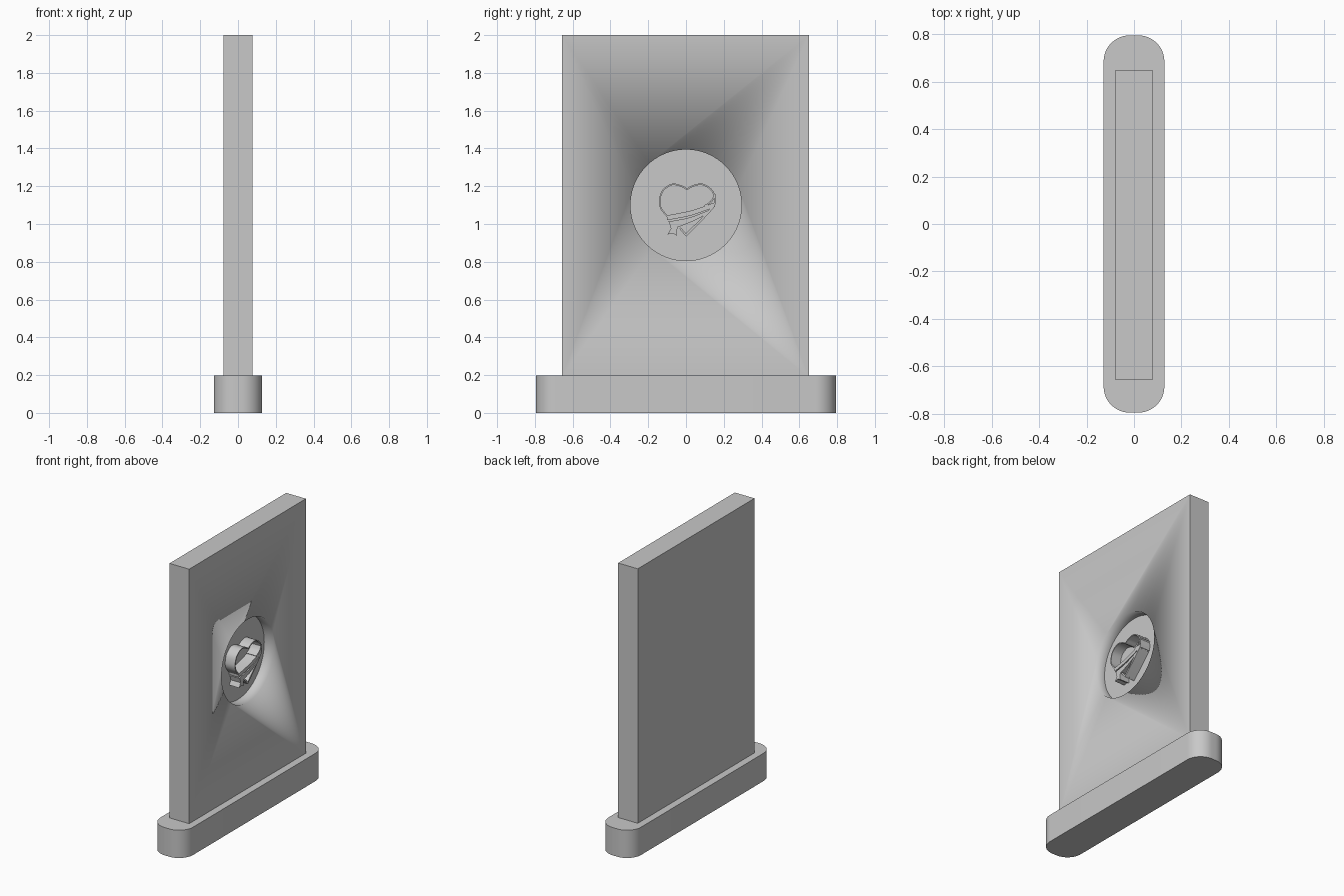
import bpy, bmesh, math
from mathutils import Vector

if "Cube" in bpy.data.objects:
    bpy.data.objects.remove(bpy.data.objects["Cube"])

grey = bpy.data.materials.new("plain_grey")
grey.use_nodes = True
grey.diffuse_color = (0.58, 0.58, 0.58, 1)
grey.node_tree.nodes["Principled BSDF"].inputs["Base Color"].default_value = grey.diffuse_color

FACE = 0.077    # outer face of the slab
FLOOR = 0.0     # floor of the round recess


def prism(name, outline, direction):
    """Extrude a closed outline of 3D points along a direction."""
    bm = bmesh.new()
    face = bm.faces.new([bm.verts.new(p) for p in outline])
    top = bmesh.ops.extrude_face_region(bm, geom=[face])["geom"]
    bmesh.ops.translate(bm, vec=direction, verts=[g for g in top if isinstance(g, bmesh.types.BMVert)])
    bmesh.ops.recalc_face_normals(bm, faces=bm.faces)
    mesh = bpy.data.meshes.new(name)
    bm.to_mesh(mesh)
    bm.free()
    mesh.materials.append(grey)
    ob = bpy.data.objects.new(name, mesh)
    bpy.context.collection.objects.link(ob)
    bpy.ops.object.select_all(action="DESELECT")
    ob.select_set(True)
    bpy.context.view_layer.objects.active = ob
    bpy.ops.object.shade_smooth_by_angle(angle=math.radians(30))
    return ob


def relief(name, points):
    """Raise a (y, z) outline from the recess floor to the slab face."""
    start = FLOOR - 0.004
    return prism(name, [(start, y, z) for y, z in points], (FACE - start, 0, 0))


def smooth_path(points, steps=7):
    """Catmull-Rom curve through the points."""
    p = [Vector(q) for q in points]
    p = [2 * p[0] - p[1]] + p + [2 * p[-1] - p[-2]]
    out = []
    for a, b, c, d in zip(p, p[1:], p[2:], p[3:]):
        for i in range(steps):
            t = i / steps
            out.append(0.5 * (2 * b + (c - a) * t + (2 * a - 5 * b + 4 * c - d) * t**2
                              + (3 * b - a - 3 * c + d) * t**3))
    return out + [p[-2]]


def strip(name, path, width):
    """Thin raised wall following a path, kept to the inner side."""
    inner = []
    for i, q in enumerate(path):
        t = (path[min(i + 1, len(path) - 1)] - path[max(i - 1, 0)]).normalized()
        inner.append(q + Vector((t.y, -t.x)) * width)
    return relief(name, list(path) + inner[::-1])


# Base with rounded corners
r, hx, hy = 0.11, 0.128, 0.795
corners = [(1, 1, 0), (-1, 1, 90), (-1, -1, 180), (1, -1, 270)]
outline = []
for sx, sy, first in corners:
    for i in range(13):
        a = math.radians(first + i * 7.5)
        outline.append((sx * (hx - r) + r * math.cos(a), sy * (hy - r) + r * math.sin(a), 0))
prism("base", outline, (0, 0, 0.197))

# Upright slab
slab = prism("slab", [(-FACE, -0.657, 0.19), (FACE, -0.657, 0.19),
                      (FACE, 0.65, 0.19), (-FACE, 0.65, 0.19)], (0, 0, 1.81))

# Round recess cut into the right face
ring = [math.tau * i / 96 for i in range(96)]
cutter = prism("recess_cutter", [(FLOOR, 0.294 * math.cos(a), 1.1 + 0.294 * math.sin(a)) for a in ring],
               (0.2, 0, 0))
cut = slab.modifiers.new("recess", "BOOLEAN")
cut.operation, cut.solver, cut.object = "DIFFERENCE", "EXACT", cutter
bpy.ops.object.select_all(action="DESELECT")
slab.select_set(True)
bpy.context.view_layer.objects.active = slab
bpy.ops.object.modifier_apply(modifier=cut.name)
bpy.data.objects.remove(cutter)

# Heart rim, two lobes meeting at the cleft
left = smooth_path([(-0.1, 1.035), (-0.135, 1.08), (-0.143, 1.125), (-0.125, 1.18),
                    (-0.075, 1.213), (-0.025, 1.205), (0.005, 1.188)])
right = smooth_path([(0.005, 1.188), (0.04, 1.207), (0.09, 1.213), (0.14, 1.18),
                     (0.159, 1.125), (0.148, 1.085)])
strip("heart_rim", left + right[1:], 0.008)

# Lower point of the heart
strip("heart_lower_right", [Vector((0.15, 1.088)), Vector((0.08, 1.012)), Vector((0, 0.934))], 0.012)
strip("heart_lower_left", [Vector((0, 0.934)), Vector((-0.035, 0.975))], 0.01)

# Ribbon bands wrapped across the heart
relief("ribbon_upper", smooth_path([(-0.103, 1.045), (0.03, 1.072), (0.155, 1.115)])
       + smooth_path([(0.153, 1.09), (0.03, 1.046), (-0.1, 1.02)]))
relief("ribbon_lower", smooth_path([(-0.095, 1.012), (0.02, 1.035), (0.135, 1.078)])
       + smooth_path([(0.125, 1.062), (0.045, 1.018), (-0.038, 0.985)]))
strip("ribbon_fold", smooth_path([(0.095, 1.098), (0.13, 1.122), (0.152, 1.16)]), 0.008)

# Hanging ribbon tail
relief("ribbon_tail", [(-0.09, 1.01), (-0.04, 0.99), (-0.05, 0.965), (-0.048, 0.938),
                       (-0.07, 0.95), (-0.098, 0.945), (-0.08, 0.975)])
